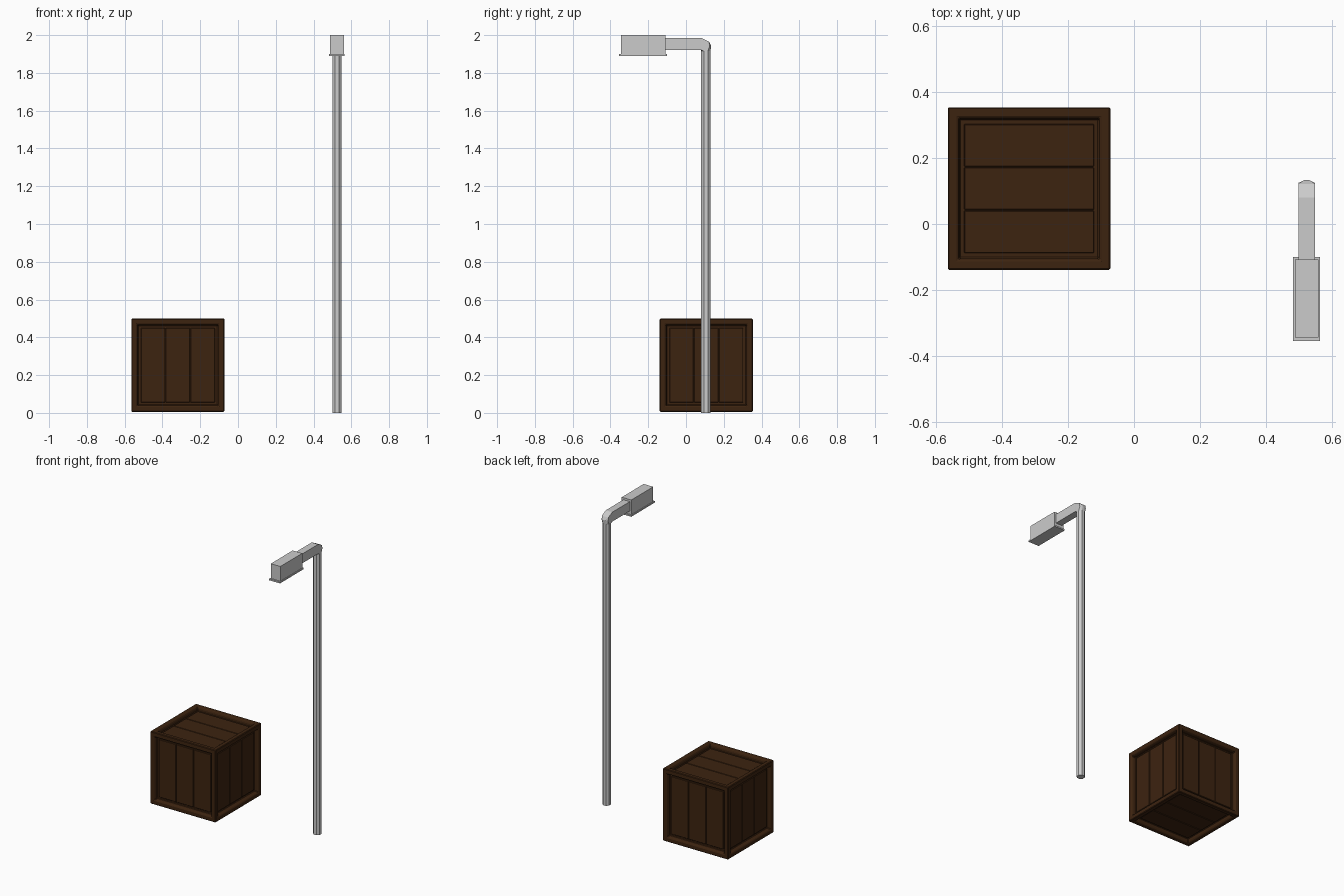
import bpy, bmesh, math
from mathutils import Matrix, Vector

if "Cube" in bpy.data.objects:
    bpy.data.objects.remove(bpy.data.objects["Cube"])

wood = bpy.data.materials.new("dark_wood")
wood.diffuse_color = (0.046, 0.017, 0.005, 1)
wood.use_nodes = True
wood.node_tree.nodes["Principled BSDF"].inputs["Base Color"].default_value = wood.diffuse_color


def finish(bm, name, mat=None, bevel=0):
    bmesh.ops.recalc_face_normals(bm, faces=bm.faces)
    me = bpy.data.meshes.new(name)
    bm.to_mesh(me)
    bm.free()
    ob = bpy.data.objects.new(name, me)
    bpy.context.collection.objects.link(ob)
    if mat:
        me.materials.append(mat)
    if bevel:
        m = ob.modifiers.new("bevel", 'BEVEL')
        m.width = bevel
        m.segments = 1
        m.limit_method = 'ANGLE'
    return ob


def add_box(bm, lo, hi, basis=Matrix()):
    lo, hi = Vector(lo), Vector(hi)
    mat = basis @ Matrix.Translation((lo + hi) / 2) @ Matrix.Diagonal((*(hi - lo), 1))
    bmesh.ops.create_cube(bm, size=1, matrix=mat)


def box(name, lo, hi):
    bm = bmesh.new()
    add_box(bm, lo, hi)
    return finish(bm, name)


# Crate frame: cube with a recessed panel in every side
S, C = 0.493, Vector((-0.3185, 0.1075, 0.2525))
bm = bmesh.new()
bmesh.ops.create_cube(bm, size=S, matrix=Matrix.Translation(C))
sides = bm.faces[:]
bmesh.ops.inset_individual(bm, faces=sides, thickness=0.042)
bmesh.ops.inset_individual(bm, faces=sides, thickness=0.007, depth=-0.012)
bmesh.ops.inset_individual(bm, faces=sides, thickness=0.0005, depth=-0.018)
finish(bm, "crate_frame", wood, 0.004)

# Planks: three per side, vertical on the walls, along x on lid and base
half = S / 2 - 0.0495
step = 2 * half / 3
X, Z = Vector((1, 0, 0)), Vector((0, 0, 1))
bm = bmesh.new()
for normal in [(1, 0, 0), (-1, 0, 0), (0, 1, 0), (0, -1, 0), (0, 0, 1), (0, 0, -1)]:
    n = Vector(normal)
    along = X if n.z else Z
    basis = Matrix.Translation(C) @ Matrix((along, n.cross(along), n)).transposed().to_4x4()
    for i in range(3):
        a = -half + i * step
        add_box(bm, (-half, a + 0.0015, S / 2 - 0.04),
                (half, a + step - 0.0015, S / 2 - 0.02), basis)
finish(bm, "crate_planks", wood, 0.002)

# Lamp pole: octagonal
PX, PY, R = 0.524, 0.105, 0.027
bm = bmesh.new()
bmesh.ops.create_cone(bm, cap_ends=True, segments=8, radius1=R, radius2=R, depth=1.92,
                      matrix=Matrix.Translation((PX, PY, 0.96)) @ Matrix.Rotation(math.pi / 8, 4, 'Z'))
finish(bm, "lamp_pole")

# Elbow: blends the octagonal pole into the rectangular arm
bm = bmesh.new()
for i in range(8):
    a = math.pi / 8 + i * math.pi / 4
    bm.verts.new((PX + R * math.cos(a), PY + R * math.sin(a), 1.915))
for s in (-1, 1):
    for y, z in [(0.08, 1.986), (0.08, 1.922), (0.122, 1.965), (0.125, 1.94)]:
        bm.verts.new((PX + s * 0.0245, y, z))
for s in (-1, 1):
    bm.verts.new((PX + s * 0.008, 0.133, 1.945))
bmesh.ops.convex_hull(bm, input=bm.verts[:])
finish(bm, "lamp_elbow")

# Arm, lamp housing and its lower rim
box("lamp_arm", (PX - 0.0245, -0.12, 1.922), (PX + 0.0245, 0.08, 1.986))
box("lamp_housing", (PX - 0.036, -0.344, 1.9), (PX + 0.036, -0.108, 2.0))
box("lamp_rim", (PX - 0.041, -0.355, 1.89), (PX + 0.041, -0.1, 1.9))
